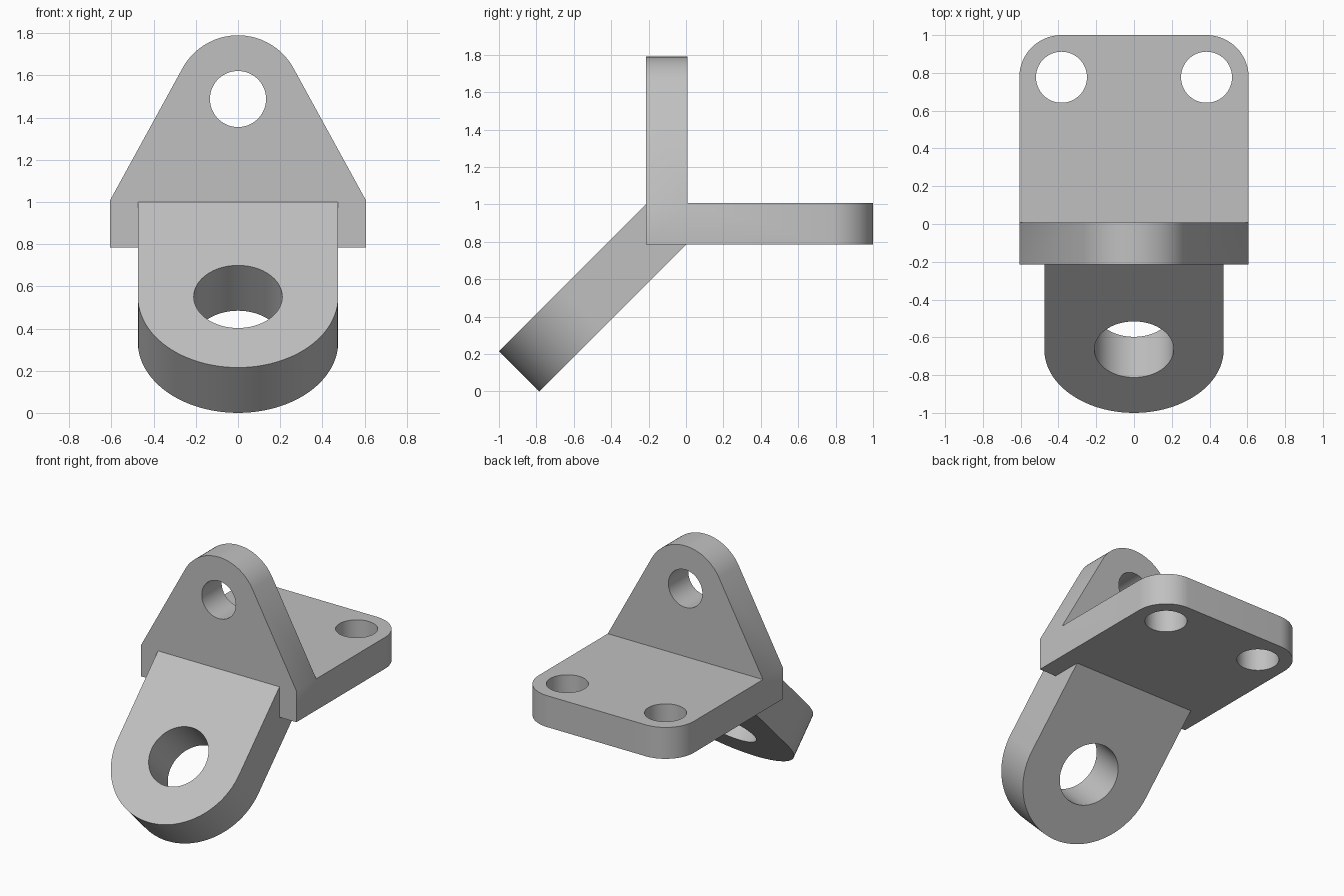
import bpy, bmesh
from math import radians, cos, sin
from mathutils import Matrix, Vector

if "Cube" in bpy.data.objects:
    bpy.data.objects.remove(bpy.data.objects["Cube"], do_unlink=True)

steel = bpy.data.materials.new("light grey steel")
steel.use_nodes = True
grey = (0.53, 0.53, 0.53, 1)
steel.diffuse_color = grey
steel.node_tree.nodes["Principled BSDF"].inputs["Base Color"].default_value = grey


def arc(cx, cy, r, start, end, n):
    """Points along an arc, both ends included."""
    angles = [radians(start + (end - start) * i / n) for i in range(n + 1)]
    return [(cx + r * cos(a), cy + r * sin(a)) for a in angles]


def plate(name, outline, holes, thickness, matrix):
    """Flat profile with round holes, extruded along local z, then placed."""
    bm = bmesh.new()
    loops = [outline] + [arc(x, y, r, 0, 360, 64)[:-1] for x, y, r in holes]
    for loop in loops:
        vs = [bm.verts.new((x, y, 0)) for x, y in loop]
        for a, b in zip(vs, vs[1:] + vs[:1]):
            bm.edges.new((a, b))
    bmesh.ops.triangle_fill(bm, use_beauty=True, edges=bm.edges[:], normal=(0, 0, 1))
    ext = bmesh.ops.extrude_face_region(bm, geom=bm.faces[:], use_keep_orig=True)
    top = [g for g in ext["geom"] if isinstance(g, bmesh.types.BMVert)]
    bmesh.ops.translate(bm, verts=top, vec=(0, 0, thickness))
    bm.transform(matrix)
    bmesh.ops.recalc_face_normals(bm, faces=bm.faces[:])
    mesh = bpy.data.meshes.new(name)
    bm.to_mesh(mesh)
    bm.free()
    mesh.materials.append(steel)
    obj = bpy.data.objects.new(name, mesh)
    bpy.context.collection.objects.link(obj)
    return obj


def frame(origin, x, y):
    """Placement matrix from an origin and two in-plane directions."""
    x, y = Vector(x).normalized(), Vector(y).normalized()
    m = Matrix((x, y, x.cross(y))).transposed().to_4x4()
    m.translation = origin
    return m


W, BACK, FRONT = 0.607, 0.007, -0.215
LOW, HIGH = 0.785, 1.007

# Upright lug: tapered sides meeting a rounded top
upright = [(-W, LOW), (W, LOW), (W, HIGH)] + arc(0, 1.49, 0.3, 28.5, 151.5, 40) + [(-W, HIGH)]
bracket = plate("bracket", upright, [(0, 1.488, 0.133)], BACK - FRONT,
                frame((0, BACK, 0), (1, 0, 0), (0, 0, 1)))

# Mounting plate: two rounded rear corners, two bolt holes
px, py, r = 0.384, 0.777, 0.223
base = [(-W, FRONT), (W, FRONT)] + arc(px, py, r, 0, 90, 20) + arc(-px, py, r, 90, 180, 20)
base_plate = plate("mounting_plate", base, [(px, py, 0.135), (-px, py, 0.135)], HIGH - LOW,
                   frame((0, 0, LOW), (1, 0, 0), (0, 1, 0)))

# Sloping lug: rounded end, running down and forward at 45 degrees
half, reach = 0.475, 0.635
slope = [(half, 0)] + arc(0, -reach, half, 0, -180, 48) + [(-half, 0)]
sloping_lug = plate("sloping_lug", slope, [(0, -reach, 0.21)], 0.304,
                    frame((0, 0, 0.785), (1, 0, 0), (0, 1, 1)))

# Weld the three plates into one solid
for part in (base_plate, sloping_lug):
    mod = bracket.modifiers.new("weld " + part.name, "BOOLEAN")
    mod.operation = "UNION"
    mod.solver = "EXACT"
    mod.object = part
bpy.context.view_layer.objects.active = bracket
bracket.select_set(True)
for mod in list(bracket.modifiers):
    bpy.ops.object.modifier_apply(modifier=mod.name)
for part in (base_plate, sloping_lug):
    bpy.data.objects.remove(part, do_unlink=True)

# Merge flat areas and smooth the rounded walls
bm = bmesh.new()
bm.from_mesh(bracket.data)
bmesh.ops.remove_doubles(bm, verts=bm.verts[:], dist=0.0005)
bmesh.ops.dissolve_limit(bm, angle_limit=radians(0.5), verts=bm.verts[:], edges=bm.edges[:])
bmesh.ops.triangulate(bm, faces=[f for f in bm.faces if len(f.verts) > 4])
bm.to_mesh(bracket.data)
bm.free()
bpy.ops.object.shade_smooth_by_angle(angle=radians(30))
